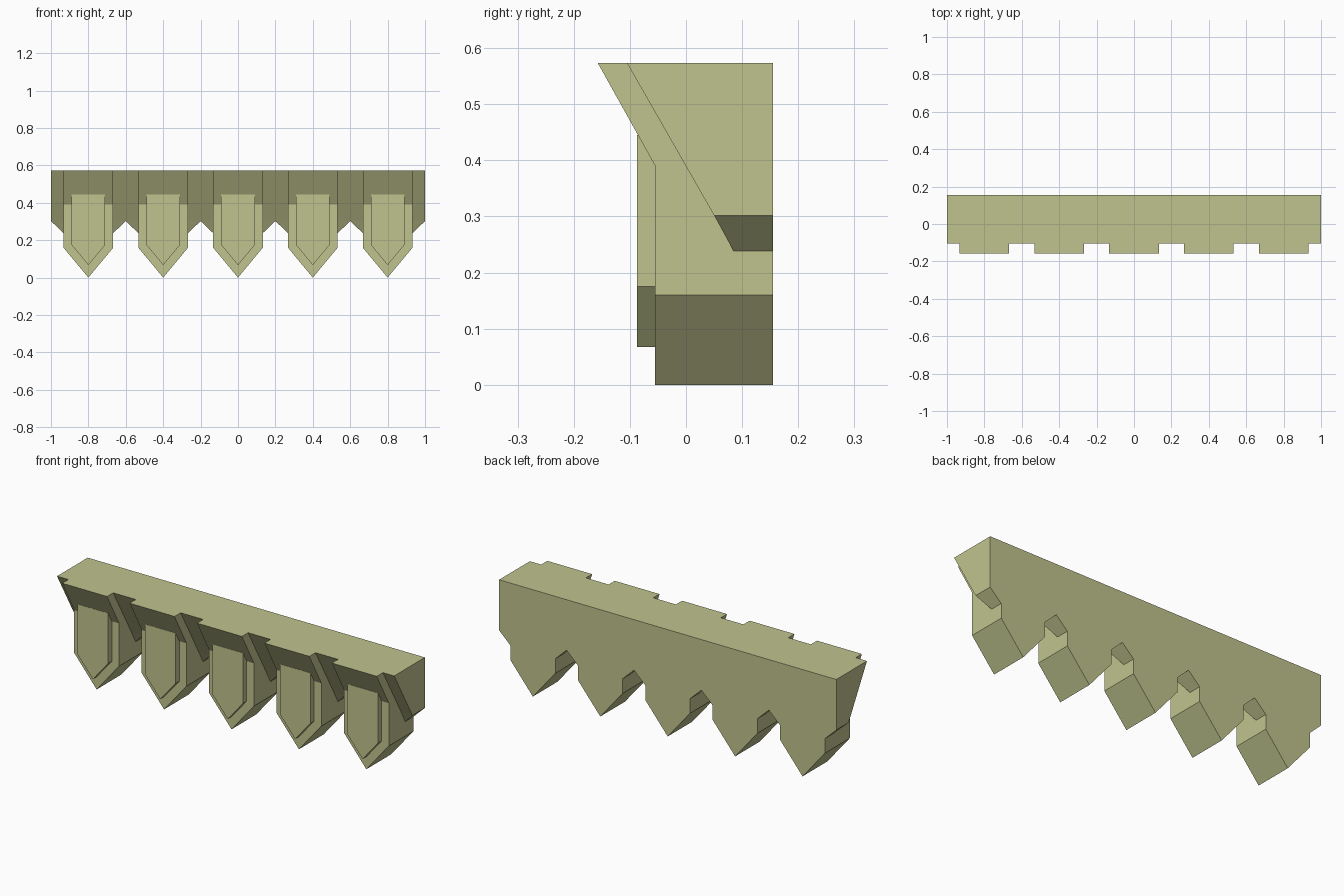
import bpy
import bmesh

cube = bpy.data.objects.get("Cube")
if cube:
    bpy.data.objects.remove(cube, do_unlink=True)

COLOUR = (0.53, 0.55, 0.27, 1.0)
stone = bpy.data.materials.new("pale olive stone")
stone.use_nodes = True
stone.diffuse_color = COLOUR
bsdf = stone.node_tree.nodes["Principled BSDF"]
bsdf.inputs["Base Color"].default_value = COLOUR
bsdf.inputs["Roughness"].default_value = 0.9

BACK = 0.155      # rear plane of the wall
TOP = 0.573       # flat upper surface
SPACING = 0.4     # distance between teeth
HALF = 0.133      # half width of a tooth


def loft(name, rows, back):
    """Stack level rows (z, x0, x1, front y) into a closed flat-faced solid."""
    bm = bmesh.new()
    rings = []
    for z, x0, x1, front in rows:
        rings.append([bm.verts.new(p) for p in
                      ((x0, front, z), (x1, front, z), (x1, back, z), (x0, back, z))])
    for upper, lower in zip(rings, rings[1:]):
        for i in range(4):
            j = (i + 1) % 4
            bm.faces.new((upper[i], upper[j], lower[j], lower[i]))
    bm.faces.new(rings[0])
    bm.faces.new(rings[-1][::-1])
    # Collapse the zero-width rows into ridges
    bmesh.ops.remove_doubles(bm, verts=bm.verts, dist=1e-5)
    bmesh.ops.recalc_face_normals(bm, faces=bm.faces)
    mesh = bpy.data.meshes.new(name)
    bm.to_mesh(mesh)
    bm.free()
    mesh.materials.append(stone)
    return mesh


# Pointed tooth whose top leans forward
tooth = loft("tooth", [(TOP, -HALF, HALF, -0.157),
                       (0.39, -HALF, HALF, -0.055),
                       (0.16, -HALF, HALF, -0.055),
                       (0.0, 0, 0, -0.055)], BACK)

# Raised pointed panel on the tooth front
panel = loft("front_panel", [(0.445, -0.09, 0.09, -0.087),
                             (0.175, -0.09, 0.09, -0.087),
                             (0.067, 0, 0, -0.087)], -0.05)


# Sloping webs that join neighbouring teeth, with a notch beneath
def web(name, side):
    inner, outer = side * HALF, side * SPACING / 2
    return loft(name, [(TOP, inner, outer, -0.105),
                       (0.302, inner, outer, 0.05),
                       (0.238, inner, inner, 0.085)], BACK)


parts = [tooth, panel, web("left_web", 1), web("right_web", -1)]

# Repeat the section along the wall
for n in range(-2, 3):
    for mesh in parts:
        obj = bpy.data.objects.new(f"{mesh.name}_{n + 3}", mesh)
        obj.location.x = n * SPACING
        bpy.context.collection.objects.link(obj)
